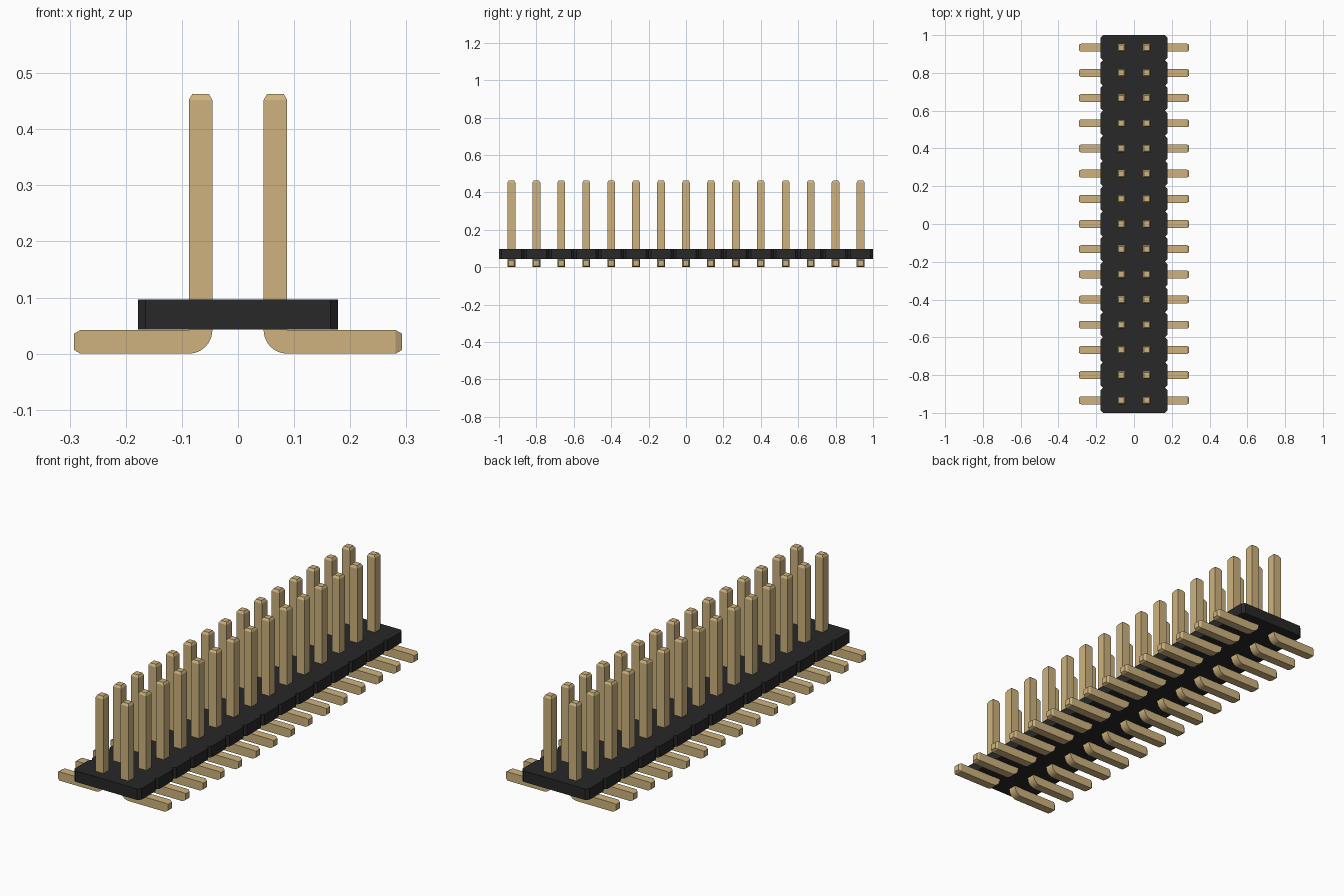
import bpy, bmesh, math
from mathutils import Vector

cube = bpy.data.objects.get("Cube")
if cube:
    bpy.data.objects.remove(cube, do_unlink=True)

COUNT = 15                      # pin pairs along the strip
PITCH = 2 / COUNT
HALF_PIN = 0.021                # half the pin thickness
PIN_X = PITCH / 2               # pin centre offset
BODY_X, BODY_Z0, BODY_Z1 = 0.178, 0.043, 0.096
CHAMFER = PITCH / 10
TIP, TIP_INSET = 0.011, 0.009


def make_material(name, rgb):
    mat = bpy.data.materials.new(name)
    mat.use_nodes = True
    mat.diffuse_color = (*rgb, 1)
    mat.node_tree.nodes["Principled BSDF"].inputs["Base Color"].default_value = (*rgb, 1)
    return mat


def extrude_profile(bm, points, offset):
    """Fill a closed outline and extrude it into a solid."""
    face = bm.faces.new([bm.verts.new(p) for p in points])
    moved = bmesh.ops.extrude_face_region(bm, geom=[face])["geom"]
    bmesh.ops.translate(bm, verts=[v for v in moved if isinstance(v, bmesh.types.BMVert)],
                        vec=offset)
    bmesh.ops.recalc_face_normals(bm, faces=bm.faces)


def finish(bm, name, mat):
    mesh = bpy.data.meshes.new(name)
    bm.to_mesh(mesh)
    bm.free()
    mesh.materials.append(mat)
    obj = bpy.data.objects.new(name, mesh)
    bpy.context.collection.objects.link(obj)
    return obj


gold = make_material("pin gold", (0.62, 0.45, 0.21))
black = make_material("body black", (0.021, 0.021, 0.021))

# Plastic body: one outline with chamfered notches between pin pairs
right_edge = []
for i in range(COUNT):
    y = -1 + i * PITCH
    right_edge += [(BODY_X - CHAMFER, y), (BODY_X, y + CHAMFER),
                   (BODY_X, y + PITCH - CHAMFER)]
right_edge.append((BODY_X - CHAMFER, 1))
outline = right_edge + [(-x, y) for x, y in reversed(right_edge)]
bm = bmesh.new()
extrude_profile(bm, [(x, y, BODY_Z0) for x, y in outline], (0, 0, BODY_Z1 - BODY_Z0))
finish(bm, "body", black)

# Bent pin: L-shaped profile with a rounded outer heel
inner, outer = PIN_X - HALF_PIN, PIN_X + HALF_PIN
thick = 2 * HALF_PIN
post_top, foot_end = 0.463 - TIP, 0.292 - TIP
profile = [(foot_end, 0), (foot_end, thick), (outer, thick),
           (outer, post_top), (inner, post_top)]
for i in range(9):
    a = math.pi + i * math.pi / 16
    profile.append((outer + thick * math.cos(a), thick + thick * math.sin(a)))
y0 = -1 + PITCH / 2 - HALF_PIN
bm = bmesh.new()
extrude_profile(bm, [(x, y0, z) for x, z in profile], (0, thick, 0))

# Tapered tips on the post and the foot
tips = [f for f in bm.faces
        if all(abs(v.co.z - post_top) < 1e-5 for v in f.verts)
        or all(abs(v.co.x - foot_end) < 1e-5 for v in f.verts)]
bmesh.ops.inset_individual(bm, faces=tips, thickness=TIP_INSET, depth=TIP)
pins = finish(bm, "pins", gold)

# Mirror to the other side and repeat along the strip
pins.modifiers.new("Mirror", "MIRROR")
array = pins.modifiers.new("Array", "ARRAY")
array.count = COUNT
array.use_relative_offset = False
array.use_constant_offset = True
array.constant_offset_displace = Vector((0, PITCH, 0))

bpy.context.view_layer.objects.active = pins
pins.select_set(True)
bpy.ops.object.shade_smooth_by_angle(angle=math.radians(25))
